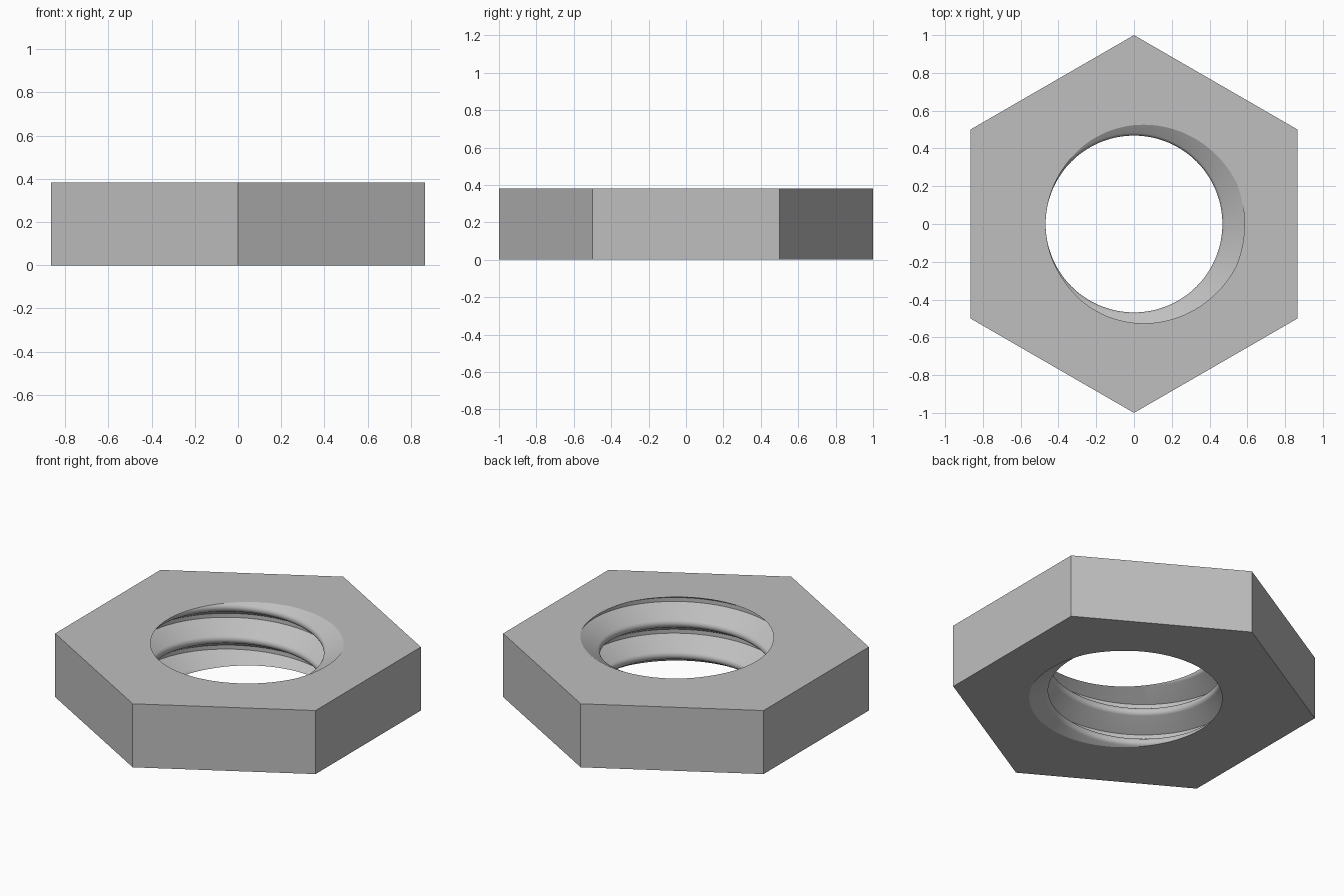
import bpy, bmesh
from math import sin, cos, pi, radians, sqrt

cube = bpy.data.objects.get("Cube")
if cube:
    bpy.data.objects.remove(cube, do_unlink=True)

HEIGHT = 0.382
PITCH = 0.191
MINOR = 0.468          # radius at the rounded thread crest
MAJOR = 0.585          # radius at the flat thread root
STEPS = 128            # segments around the hole
ARC = 10               # segments over the rounded crest


def thread_profile():
    """One pitch of the thread as (radius, z): flat root, then rounded crest."""
    flat = PITCH / 16
    fillet = PITCH * sqrt(3) / 12
    points = [(MAJOR, -flat), (MAJOR, flat)]
    for i in range(ARC + 1):
        a = radians(-60 + 120 * i / ARC)
        points.append((MINOR + fillet * (1 - cos(a)), PITCH / 2 + fillet * sin(a)))
    return points


def add_thread(bm):
    """Right-handed helical wall, longer than the nut at both ends."""
    pitch_points = thread_profile()
    m = len(pitch_points)
    profile = [(r, z + HEIGHT + k * PITCH) for k in range(-5, 3) for r, z in pitch_points]
    columns = []
    for j in range(STEPS):
        a = 2 * pi * j / STEPS
        rise = PITCH * j / STEPS
        columns.append([bm.verts.new((r * cos(a), r * sin(a), z + rise)) for r, z in profile])
    columns.append(columns[0][m:])     # the helix closes one pitch higher
    for left, right in zip(columns, columns[1:]):
        for i in range(min(len(left), len(right)) - 1):
            bm.faces.new((left[i], left[i + 1], right[i + 1], right[i]))


def trim(bm, z, direction):
    bmesh.ops.bisect_plane(bm, geom=bm.verts[:] + bm.edges[:] + bm.faces[:], dist=1e-6,
                           plane_co=(0, 0, z), plane_no=(0, 0, direction), clear_outer=True)


bm = bmesh.new()
add_thread(bm)
trim(bm, HEIGHT, 1)
trim(bm, 0, -1)
bmesh.ops.remove_doubles(bm, verts=bm.verts[:], dist=1e-5)

# Six outer walls
corners = [(sin(k * pi / 3), cos(k * pi / 3)) for k in range(6)]
low = [bm.verts.new((x, y, 0)) for x, y in corners]
high = [bm.verts.new((x, y, HEIGHT)) for x, y in corners]
for k in range(6):
    n = (k + 1) % 6
    bm.faces.new((low[k], low[n], high[n], high[k]))

# Flat top and bottom around the threaded hole
for z, direction in ((HEIGHT, 1), (0, -1)):
    rim = [e for e in bm.edges if e.is_boundary and all(abs(v.co.z - z) < 1e-4 for v in e.verts)]
    bmesh.ops.triangle_fill(bm, edges=rim, use_beauty=True, normal=(0, 0, direction))
bmesh.ops.recalc_face_normals(bm, faces=bm.faces[:])

mesh = bpy.data.meshes.new("hex_nut")
bm.to_mesh(mesh)
bm.free()
nut = bpy.data.objects.new("hex_nut", mesh)
bpy.context.collection.objects.link(nut)

# Plain grey metal
grey = bpy.data.materials.new("grey_metal")
grey.use_nodes = True
colour = (0.52, 0.52, 0.52, 1)
grey.diffuse_color = colour
grey.node_tree.nodes["Principled BSDF"].inputs["Base Color"].default_value = colour
mesh.materials.append(grey)

bpy.ops.object.select_all(action="DESELECT")
nut.select_set(True)
bpy.context.view_layer.objects.active = nut
bpy.ops.object.shade_smooth_by_angle(angle=radians(25))
